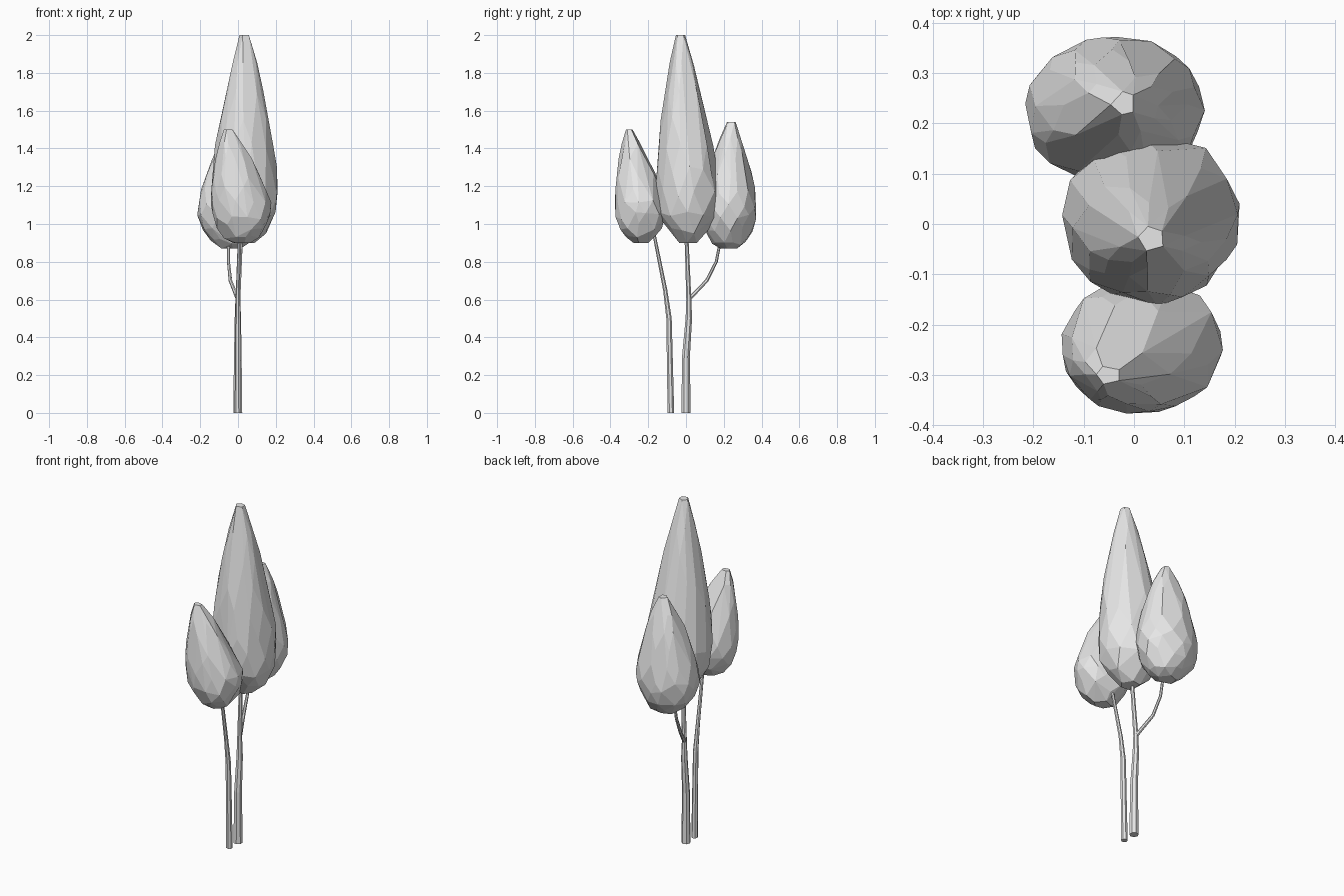
import bpy
import bmesh
import math
import random
from mathutils import Vector

random.seed(4)
cube = bpy.data.objects.get("Cube")
if cube:
    bpy.data.objects.remove(cube, do_unlink=True)

grey_value = (0.8, 0.8, 0.8, 1)
grey = bpy.data.materials.new("plain_grey")
grey.use_nodes = True
grey.diffuse_color = grey_value
grey.node_tree.nodes["Principled BSDF"].inputs["Base Color"].default_value = grey_value


def finish(name, bm):
    """Turn the working mesh into a named grey object."""
    bmesh.ops.recalc_face_normals(bm, faces=bm.faces)
    mesh = bpy.data.meshes.new(name)
    bm.to_mesh(mesh)
    bm.free()
    mesh.materials.append(grey)
    part = bpy.data.objects.new(name, mesh)
    bpy.context.collection.objects.link(part)


def crown(name, belly, tip, bottom, width, depth, rings=10, sides=11):
    """Faceted teardrop: rounded below the belly, tapering and leaning up to the tip."""
    bm = bmesh.new()
    belly, tip = Vector(belly), Vector(tip)
    height = tip.z - bottom
    belly_level = (belly.z - bottom) / height
    for ring in range(rings):
        is_end = ring in (0, rings - 1)
        level = (ring / (rings - 1)) ** 1.3
        rise = max(0, (level - belly_level) / (1 - belly_level))
        if level < belly_level:
            swell = max(0.3, math.sqrt(1 - (1 - level / belly_level) ** 2))
        else:
            swell = 1 - 0.85 * rise ** 1.5
        centre = belly.lerp(tip, rise)
        count = 5 if is_end else sides
        for side in range(count):
            # Stagger neighbouring rings and roughen them a little
            angle = math.tau * (side + ring / 2 + random.uniform(-0.2, 0.2)) / count
            radius = swell * random.uniform(0.98, 1.03)
            wobble = 0 if is_end else random.uniform(-0.02, 0.02)
            bm.verts.new((centre.x + width / 2 * radius * math.cos(angle),
                          centre.y + depth / 2 * radius * math.sin(angle),
                          bottom + height * level + wobble))
    hull = bmesh.ops.convex_hull(bm, input=bm.verts)
    spare = {item for item in hull["geom_interior"] + hull["geom_unused"]
             if isinstance(item, bmesh.types.BMVert)}
    bmesh.ops.delete(bm, geom=list(spare), context='VERTS')
    # Merge nearly coplanar triangles into larger facets
    bmesh.ops.dissolve_limit(bm, angle_limit=math.radians(7), verts=bm.verts, edges=bm.edges)
    finish(name, bm)


def stem(name, path, thick, thin, sides=7):
    """Tube along the path, tapering evenly from thick to thin."""
    bm = bmesh.new()
    points = [Vector(point) for point in path]
    last = len(points) - 1
    loops = []
    for index, point in enumerate(points):
        axis = points[min(index + 1, last)] - points[max(index - 1, 0)]
        if point.z == 0:
            axis = Vector((0, 0, 1))
        across = axis.cross(Vector((0, 1, 0))).normalized()
        along = axis.cross(across).normalized()
        radius = thick + (thin - thick) * index / last
        loop = []
        for side in range(sides):
            angle = math.tau * side / sides
            offset = across * math.cos(angle) + along * math.sin(angle)
            loop.append(bm.verts.new(point + offset * radius))
        loops.append(loop)
    for lower, upper in zip(loops, loops[1:]):
        for side in range(sides):
            following = (side + 1) % sides
            bm.faces.new((lower[side], lower[following], upper[following], upper[side]))
    bm.faces.new(loops[0])
    bm.faces.new(loops[-1])
    finish(name, bm)


# Leaf masses
crown("middle_crown", belly=(0.035, 0.01, 1.15), tip=(0.035, -0.03, 2),
      bottom=0.9, width=0.36, depth=0.34)
crown("front_crown", belly=(0.02, -0.24, 1.08), tip=(-0.05, -0.3, 1.5),
      bottom=0.9, width=0.32, depth=0.27)
crown("back_crown", belly=(-0.04, 0.225, 1.07), tip=(-0.02, 0.24, 1.54),
      bottom=0.87, width=0.36, depth=0.3)

# Trunks and the side branch
stem("middle_trunk", thick=0.025, thin=0.01,
     path=[(0, 0, 0), (0, 0, 0.3), (0, 0.015, 0.5), (0, 0.015, 0.6), (0.02, 0, 1)])
stem("front_trunk", thick=0.018, thin=0.008,
     path=[(0, -0.08, 0), (0, -0.09, 0.5), (0, -0.11, 0.65), (0.01, -0.18, 1)])
stem("back_branch", thick=0.011, thin=0.007,
     path=[(0, 0.015, 0.6), (-0.04, 0.11, 0.7), (-0.05, 0.16, 0.8), (-0.05, 0.2, 1)])
